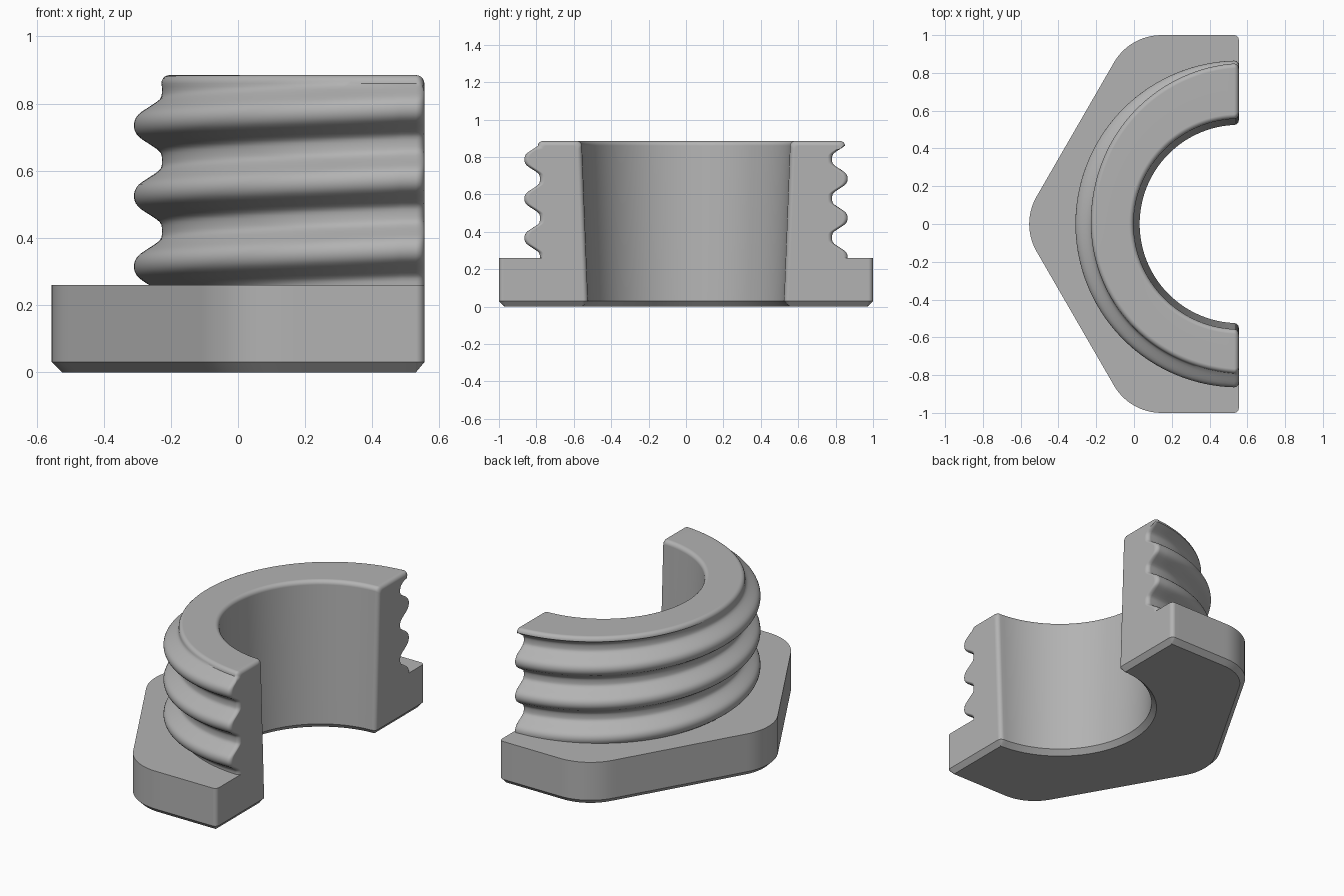
import bpy, bmesh
from math import pi, sin, cos, tan, atan, sqrt, radians, hypot, atan2

cube = bpy.data.objects.get("Cube")
if cube:
    bpy.data.objects.remove(cube)

AXIS_X = 0.555            # thread axis lies on the cut plane
TOP, FLANGE_TOP = 0.885, 0.26
CHAMFER, FILLET = 0.03, 0.025
PITCH, CORE = 0.21, 0.78
HEX_ROUND = 0.29


def hex_radius(angle, inset):
    """Distance from the axis to the rounded hexagon, moved in by inset."""
    off = abs((angle % (pi / 3)) - pi / 6)
    a = pi / 6 - off
    inner = 1 - HEX_ROUND
    if angle % (pi / 3) < pi / 6:
        a = angle % (pi / 3)
    else:
        a = pi / 3 - angle % (pi / 3)
    from_flat = pi / 6 - a
    if from_flat < atan(inner * tan(pi / 6) / (1 - inset)):
        return (1 - inset) / cos(from_flat)
    vertex = inner / cos(pi / 6)
    return vertex * cos(a) + sqrt((HEX_ROUND - inset) ** 2 - (vertex * sin(a)) ** 2)


def thread_radius(angle, z):
    """Round crest, straight flank and soft root on a helix."""
    crest = 0.735 + PITCH * (angle - pi) / (2 * pi)
    d = abs((z - crest + PITCH / 2) % PITCH - PITCH / 2)
    if d < 0.039:
        return CORE + 0.04 + sqrt(0.045 ** 2 - d * d)
    flank = 0.0625 - 1.6 * (d - 0.039)
    return CORE + (flank + sqrt(flank * flank + 0.0002)) / 2


def bore_radius(z):
    return 0.525 + 0.033 * (z - CHAMFER) / (TOP - CHAMFER)


def section(angle, side=0.0, lift=0.0):
    """Closed (radius, z) loop; side and lift shrink it near the cut face."""
    top = TOP - side
    low = max(CHAMFER, side)
    pts = [(bore_radius(0) + low, lift),
           (hex_radius(angle, low), lift),
           (hex_radius(angle, 0) - side, CHAMFER),
           (hex_radius(angle, 0) - side, FLANGE_TOP)]
    # threaded outside
    steps = 64
    last = TOP - FILLET
    for i in range(steps + 1):
        z = FLANGE_TOP + (last - side - FLANGE_TOP) * i / steps
        pts.append((thread_radius(angle, z) - side, z))
    # rounded rim, outside then inside
    r_out = thread_radius(angle, last) - side
    r_in = bore_radius(last) + side
    for i in range(1, 6):
        a = pi / 2 * i / 5
        pts.append((r_out - FILLET * (1 - cos(a)), top - FILLET * (1 - sin(a))))
    for i in range(5, -1, -1):
        a = pi / 2 * i / 5
        pts.append((r_in + FILLET * (1 - cos(a)), top - FILLET * (1 - sin(a))))
    pts.append((bore_radius(CHAMFER) + side, CHAMFER))
    return pts


def end_station(t, sign):
    """Section parallel to the cut face, at depth t behind it."""
    side = FILLET - sqrt(max(0, FILLET ** 2 - (FILLET - t) ** 2))
    lift = CHAMFER * (1 - t / FILLET)
    angle = pi - sign * (pi / 2 - t)
    return [(AXIS_X - t, sign * sqrt(r * r - t * t), z)
            for r, z in section(angle, side, lift)]


# Stations from the left cut face round to the right cut face
depths = [FILLET * (1 - sin(pi / 2 * i / 5)) for i in range(6)][::-1]
stations = [end_station(t, 1) for t in depths]
for i in range(137):
    ang = radians(95 + 1.25 * i)
    stations.append([(AXIS_X + r * cos(ang), r * sin(ang), z)
                     for r, z in section(ang)])
stations += [end_station(t, -1) for t in reversed(depths)]

bm = bmesh.new()
rings = [[bm.verts.new(p) for p in ring] for ring in stations]
count = len(rings[0])
for a, b in zip(rings, rings[1:]):
    for i in range(count):
        j = (i + 1) % count
        bm.faces.new((a[i], a[j], b[j], b[i]))
bm.faces.new(rings[0])
bm.faces.new(rings[-1][::-1])
bmesh.ops.remove_doubles(bm, verts=bm.verts, dist=0.00005)
bmesh.ops.recalc_face_normals(bm, faces=bm.faces)

mesh = bpy.data.meshes.new("threaded_half_nut")
bm.to_mesh(mesh)
bm.free()
body = bpy.data.objects.new("threaded_half_nut", mesh)
bpy.context.collection.objects.link(body)

# Plain grey
grey = bpy.data.materials.new("plain_grey")
grey.use_nodes = True
colour = (0.45, 0.45, 0.45, 1)
grey.diffuse_color = colour
grey.node_tree.nodes["Principled BSDF"].inputs["Base Color"].default_value = colour
mesh.materials.append(grey)

# Smooth shading with crisp flats
bpy.context.view_layer.objects.active = body
body.select_set(True)
bpy.ops.object.shade_smooth_by_angle(angle=radians(30))
weighted = body.modifiers.new("crisp_flats", "WEIGHTED_NORMAL")
weighted.keep_sharp = True
